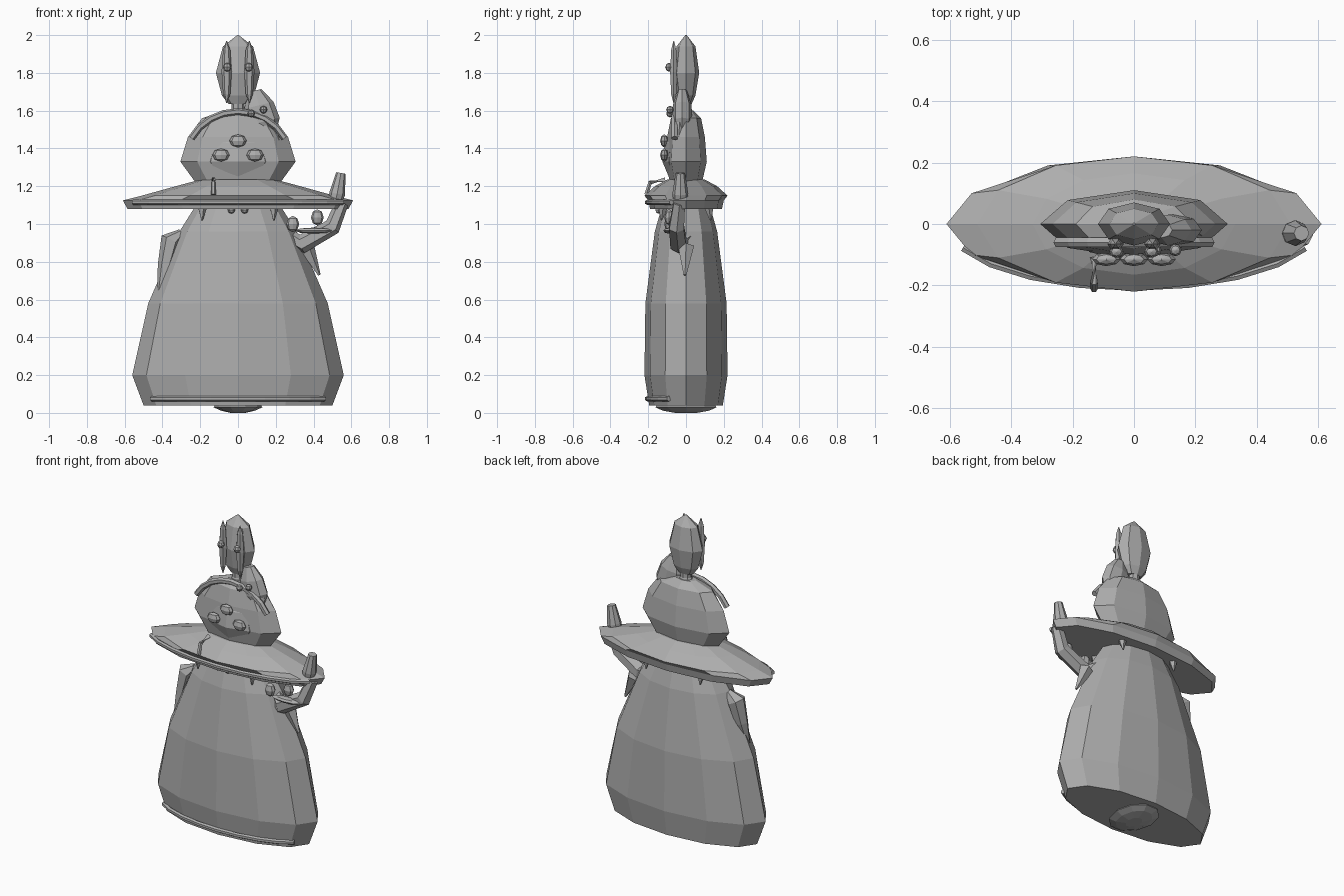
import bpy, bmesh, math
from mathutils import Vector, Matrix

grey = bpy.data.materials.new("warm grey")
grey.diffuse_color = (0.42, 0.42, 0.42, 1)


def finish(name, bm):
    bmesh.ops.recalc_face_normals(bm, faces=bm.faces)
    me = bpy.data.meshes.new(name)
    bm.to_mesh(me)
    bm.free()
    me.materials.append(grey)
    ob = bpy.data.objects.new(name, me)
    bpy.context.collection.objects.link(ob)
    return ob


def rings(name, levels, n=8, at=(0, 0, 0), tilt=0.0):
    """Stack of elliptical rings (z, rx, ry), capped at both ends."""
    bm = bmesh.new()
    loops = [[bm.verts.new((rx * math.cos(2 * math.pi * i / n),
                            ry * math.sin(2 * math.pi * i / n), z))
              for i in range(n)] for z, rx, ry in levels]
    for a, b in zip(loops, loops[1:]):
        for i in range(n):
            bm.faces.new((a[i], a[(i + 1) % n], b[(i + 1) % n], b[i]))
    bm.faces.new(loops[0])
    bm.faces.new(loops[-1])
    bm.transform(Matrix.Translation(at) @ Matrix.Rotation(tilt, 4, 'Y'))
    return finish(name, bm)


def ball(name, at, rx, ry, rz, n=8, rows=4, tilt=0.0):
    lv = [(-rz * math.cos(math.pi * j / rows),
           max(rx * math.sin(math.pi * j / rows), 0.002),
           max(ry * math.sin(math.pi * j / rows), 0.002)) for j in range(rows + 1)]
    return rings(name, lv, n, at, tilt)


def tube(name, pts, radii, n=6):
    """Tapering tube through points."""
    bm = bmesh.new()
    pts = [Vector(p) for p in pts]
    loops = []
    for k, p in enumerate(pts):
        d = (pts[min(k + 1, len(pts) - 1)] - pts[max(k - 1, 0)]).normalized()
        u = d.cross(Vector((0, 1, 0)) if abs(d.y) < 0.9 else Vector((0, 0, 1))).normalized()
        v = d.cross(u)
        loops.append([bm.verts.new(p + radii[k] * (u * math.cos(2 * math.pi * i / n)
                                                   + v * math.sin(2 * math.pi * i / n)))
                      for i in range(n)])
    for a, b in zip(loops, loops[1:]):
        for i in range(n):
            bm.faces.new((a[i], a[(i + 1) % n], b[(i + 1) % n], b[i]))
    bm.faces.new(loops[0])
    bm.faces.new(loops[-1])
    return finish(name, bm)


def front_arc(rx, ry, z, a0, a1, n=8):
    return [(rx * math.cos(math.radians(a0 + (a1 - a0) * i / n)),
             ry * math.sin(math.radians(a0 + (a1 - a0) * i / n)), z) for i in range(n + 1)]


# Gown, foot and hem trim
rings("gown", [(0.04, 0.50, 0.195), (0.20, 0.56, 0.22), (0.58, 0.475, 0.215),
               (0.96, 0.31, 0.165), (1.12, 0.21, 0.12)], 12)
rings("foot", [(0.0, 0.04, 0.06), (0.012, 0.09, 0.13), (0.03, 0.13, 0.17), (0.042, 0.12, 0.16)], 10)
tube("hem_trim", front_arc(0.51, 0.205, 0.075, 206, 334), [0.014] * 9)

# Wide brim with trim and peg
rings("brim", [(1.08, 0.585, 0.19), (1.125, 0.61, 0.20), (1.15, 0.51, 0.22),
               (1.20, 0.33, 0.165), (1.235, 0.20, 0.10)], 12)
tube("brim_trim", front_arc(0.60, 0.205, 1.115, 202, 338), [0.014] * 9)
tube("brim_peg", [(-0.13, -0.11, 1.235), (-0.13, -0.19, 1.22), (-0.13, -0.21, 1.155)], [0.013] * 3)

# Points and beads hanging under the brim
for s in (-1, 1):
    tube("collar_point", [(s * 0.19, -0.12, 1.10), (s * 0.19, -0.13, 1.02)], [0.03, 0.004], 5)
    tube("collar_point_back", [(s * 0.19, 0.12, 1.10), (s * 0.19, 0.13, 1.02)], [0.03, 0.004], 5)
    ball("collar_bead", (s * 0.035, -0.145, 1.075), 0.02, 0.02, 0.02, 6)

# Large lower head with face and three beads
rings("lower_head", [(1.20, 0.21, 0.08), (1.33, 0.305, 0.11), (1.46, 0.265, 0.10),
                     (1.56, 0.19, 0.08), (1.60, 0.07, 0.04)], 8)
rings("face", [(1.20, 0.11, 0.06), (1.33, 0.205, 0.115), (1.43, 0.17, 0.10),
               (1.515, 0.05, 0.04)], 8, (0, -0.01, 0))
for x, z in ((-0.09, 1.365), (0.09, 1.365), (0, 1.44)):
    ball("face_bead", (x, -0.115, z), 0.046, 0.022, 0.034)

# Arched band over the lower head
tube("head_band", [(0.28 * math.sin(a), -0.06, 1.33 + 0.265 * math.cos(a))
                   for a in (math.radians(-62 + 15.5 * i) for i in range(9))], [0.018] * 9)

# Top head: neck, oval, side plates, eyes
rings("neck", [(1.57, 0.06, 0.045), (1.61, 0.035, 0.03), (1.66, 0.035, 0.03)])
rings("top_head", [(1.635, 0.05, 0.03), (1.68, 0.085, 0.05), (1.80, 0.117, 0.07),
                   (1.94, 0.08, 0.05), (2.0, 0.004, 0.004)])
for s in (-1, 1):
    ball("head_plate", (s * 0.06, -0.065, 1.805), 0.027, 0.022, 0.165, 6, 4)
    ball("top_eye", (s * 0.057, -0.09, 1.83), 0.023, 0.02, 0.023, 8)

# Small tilted head beside it, with eyes
rings("small_head", [(-0.13, 0.045, 0.025), (-0.04, 0.092, 0.052), (0.05, 0.08, 0.05),
                     (0.13, 0.035, 0.025)], 8, (0.122, -0.02, 1.58), math.radians(-14))
for x, z in ((0.07, 1.585), (0.135, 1.605)):
    ball("small_eye", (x, -0.085, z), 0.02, 0.02, 0.02)
tube("small_head_ear", [(0.18, -0.03, 1.58), (0.215, -0.04, 1.44)], [0.02, 0.01], 5)

# Raised right arm holding a candle
tube("raised_arm", [(0.27, 0.0, 0.93), (0.34, -0.04, 0.895), (0.50, -0.05, 0.985),
                    (0.55, -0.035, 1.11)], [0.045, 0.05, 0.045, 0.035])
tube("candle", [(0.51, -0.03, 1.10), (0.525, -0.03, 1.16), (0.545, -0.03, 1.27)],
     [0.035, 0.042, 0.025], 8)
for x, z in ((0.29, 1.0), (0.42, 1.035)):
    ball("arm_bead", (x, -0.09, z), 0.034, 0.025, 0.042)
ball("arm_plate", (0.40, -0.09, 0.965), 0.10, 0.03, 0.016)
tube("right_sleeve", [(0.36, 0.0, 0.88), (0.43, -0.005, 0.73)], [0.045, 0.008], 5)

# Lowered left sleeve
tube("left_sleeve", [(-0.30, 0.0, 0.955), (-0.355, 0.0, 0.915), (-0.385, -0.01, 0.78),
                     (-0.425, -0.04, 0.58)], [0.02, 0.055, 0.04, 0.006], 6)
